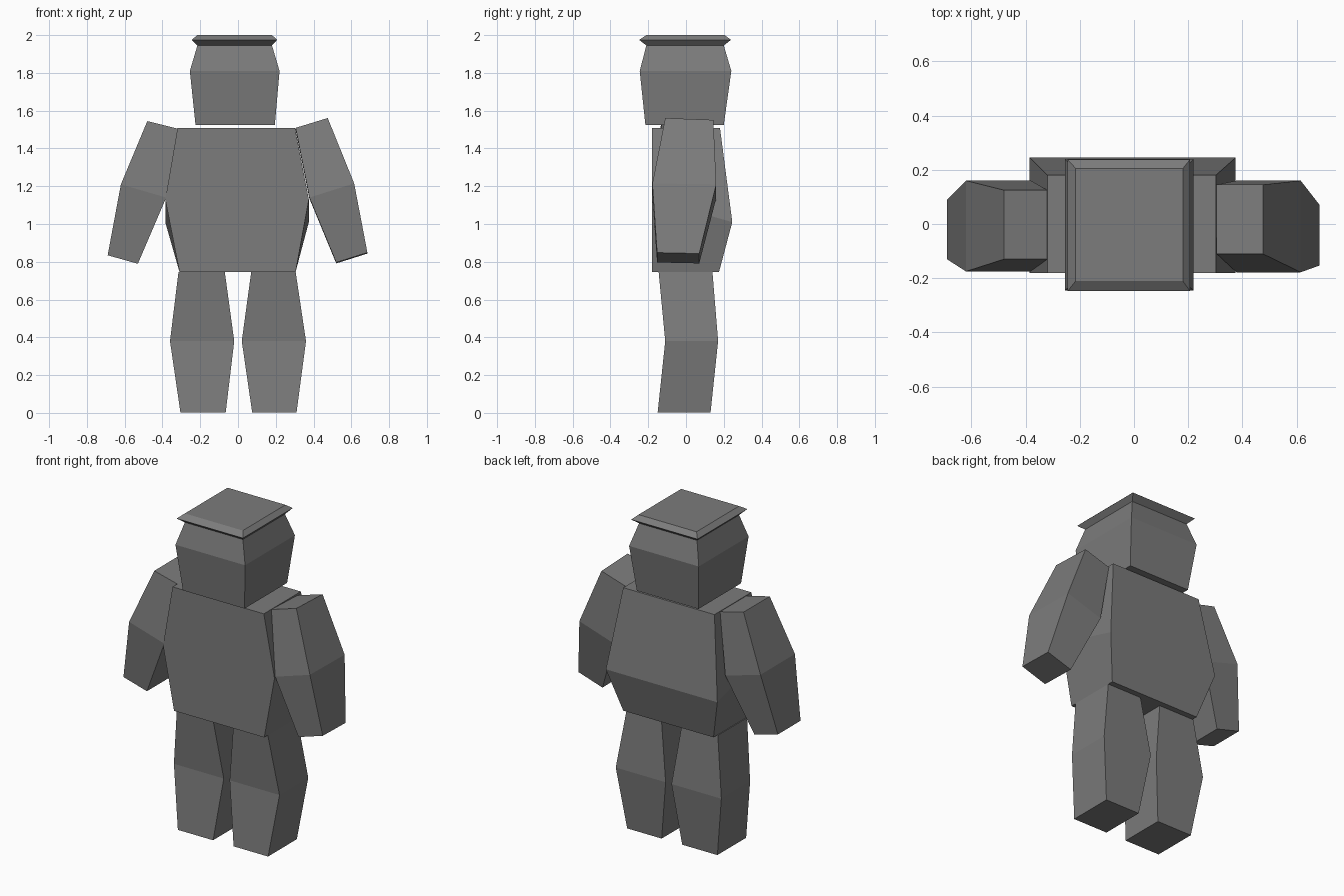
import bpy
import bmesh

cube = bpy.data.objects.get("Cube")
if cube:
    bpy.data.objects.remove(cube, do_unlink=True)

grey = bpy.data.materials.new("stone grey")
grey.use_nodes = True
colour = (0.2, 0.2, 0.2, 1)
grey.diffuse_color = colour
grey.node_tree.nodes["Principled BSDF"].inputs["Base Color"].default_value = colour


def ring(x0, x1, y0, y1, z, slope_x=0.0, slope_y=0.0):
    """Rectangle of four corners; z is the mean height, slopes are total rise."""
    corners = ((x0, y0, -1, -1), (x1, y0, 1, -1), (x1, y1, 1, 1), (x0, y1, -1, 1))
    return [(x, y, z + (sx * slope_x + sy * slope_y) / 2) for x, y, sx, sy in corners]


def loft(name, rings):
    """Flat-shaded block skinned through rectangles listed from bottom to top."""
    bm = bmesh.new()
    loops = [[bm.verts.new(c) for c in r] for r in rings]
    bm.faces.new(loops[0][::-1])
    bm.faces.new(loops[-1])
    for low, high in zip(loops, loops[1:]):
        for i in range(4):
            j = (i + 1) % 4
            bm.faces.new((low[i], low[j], high[j], high[i]))
    bmesh.ops.recalc_face_normals(bm, faces=bm.faces)
    mesh = bpy.data.meshes.new(name)
    bm.to_mesh(mesh)
    bm.free()
    mesh.materials.append(grey)
    obj = bpy.data.objects.new(name, mesh)
    bpy.context.collection.objects.link(obj)
    return obj


# Head with pinched brow and flat flared cap
loft("head", [
    ring(-0.225, 0.195, -0.215, 0.20, 1.525),
    ring(-0.255, 0.22, -0.245, 0.24, 1.81),
    ring(-0.215, 0.18, -0.21, 0.20, 1.945),
    ring(-0.245, 0.207, -0.248, 0.238, 1.975),
    ring(-0.215, 0.18, -0.21, 0.205, 2.0),
])

# Torso: flat chest, bulging sides and back
loft("torso", [
    ring(-0.31, 0.305, -0.18, 0.175, 0.747),
    ring(-0.385, 0.375, -0.18, 0.245, 1.07, 0, -0.12),
    ring(-0.32, 0.302, -0.18, 0.18, 1.508),
])

# Legs
loft("right_leg", [
    ring(-0.305, -0.065, -0.15, 0.13, 0.003),
    ring(-0.36, -0.02, -0.11, 0.17, 0.38),
    ring(-0.315, -0.07, -0.145, 0.14, 0.747),
])
loft("left_leg", [
    ring(0.075, 0.31, -0.15, 0.13, 0.003),
    ring(0.02, 0.36, -0.11, 0.17, 0.38),
    ring(0.07, 0.305, -0.145, 0.14, 0.747),
])

# Arms, splayed outward with sloping shoulders and wrists
loft("right_arm", [
    ring(-0.69, -0.53, -0.13, 0.09, 0.812, -0.045),
    ring(-0.62, -0.38, -0.175, 0.16, 1.175, -0.07),
    ring(-0.48, -0.32, -0.13, 0.125, 1.525, -0.04),
])
loft("left_arm", [
    ring(0.52, 0.685, -0.153, 0.07, 0.82, 0.052, -0.005),
    ring(0.378, 0.615, -0.178, 0.16, 1.175, 0.075, -0.005),
    ring(0.305, 0.475, -0.11, 0.145, 1.53, 0.052, -0.01),
])
